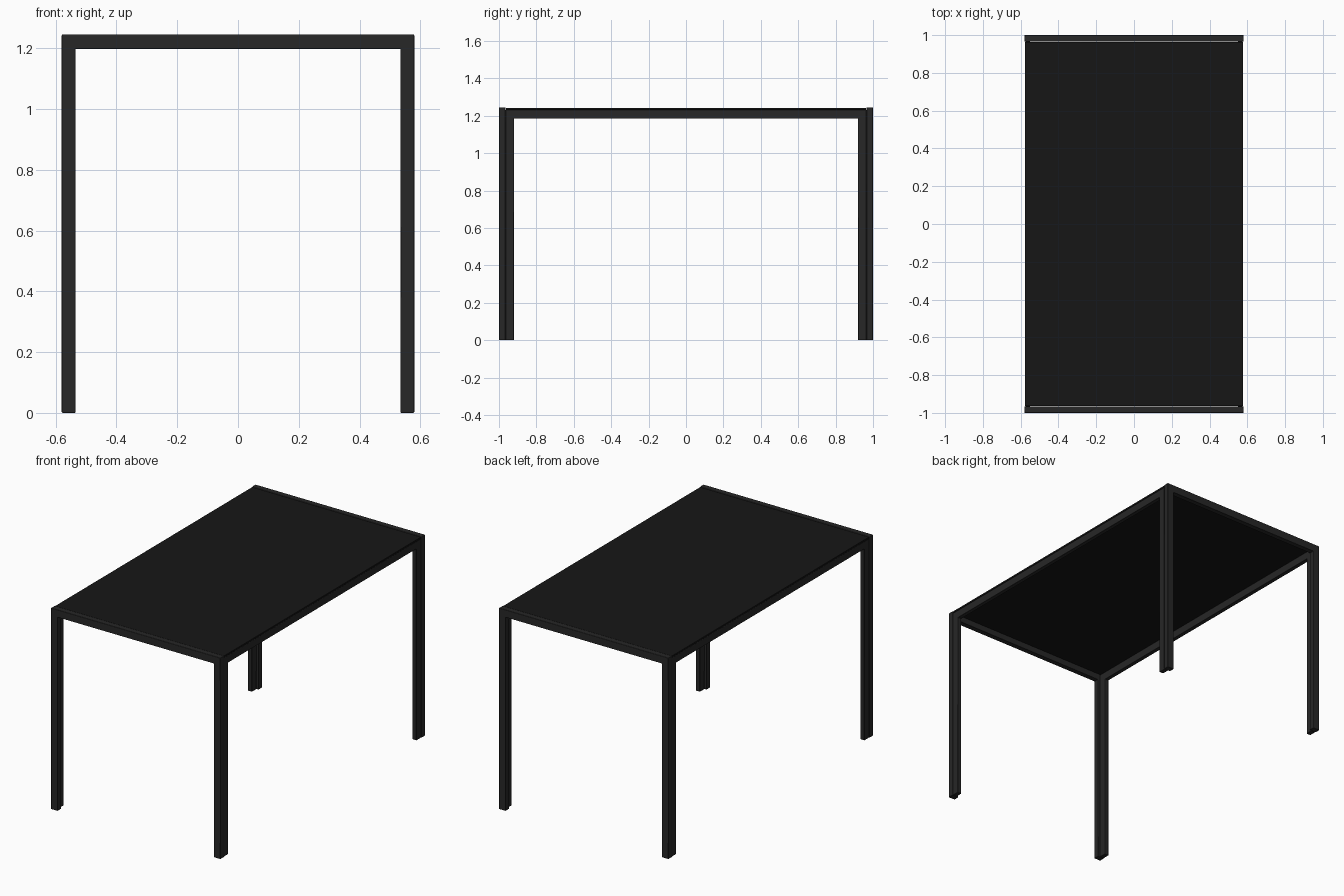
import bpy

if "Cube" in bpy.data.objects:
    bpy.data.objects.remove(bpy.data.objects["Cube"])

W, L, H = 0.58, 1.0, 1.245      # half width, half length, height


def material(name, v):
    m = bpy.data.materials.new(name)
    m.diffuse_color = (v, v, v, 1)
    m.use_nodes = True
    m.node_tree.nodes["Principled BSDF"].inputs["Base Color"].default_value = m.diffuse_color
    return m


frame_mat = material("frame_black", 0.02)
top_mat = material("top_black", 0.008)


def finish(ob, mat, bevel):
    ob.data.materials.append(mat)
    b = ob.modifiers.new("Soft edges", 'BEVEL')
    b.width, b.segments = bevel, 2
    bpy.context.view_layer.objects.active = ob
    ob.select_set(True)
    bpy.ops.object.shade_smooth_by_angle()
    ob.select_set(False)


def portal(name, half, top, leg, rail, depth, place):
    """Inverted U frame: flat outline extruded by depth; place maps (u, w, z) to xyz."""
    i = half - leg
    outline = [(-half, 0), (-half, top), (half, top), (half, 0),
               (i, 0), (i, top - rail), (-i, top - rail), (-i, 0)]
    n = len(outline)
    verts = [place(u, w, z) for w in (0, depth) for u, z in outline]
    faces = [list(range(n)), list(range(2 * n - 1, n - 1, -1))]
    faces += [[k, k + n, (k + 1) % n + n, (k + 1) % n] for k in range(n)]
    me = bpy.data.meshes.new(name)
    me.from_pydata(verts, [], faces)
    ob = bpy.data.objects.new(name, me)
    bpy.context.collection.objects.link(ob)
    bpy.context.view_layer.objects.active = ob
    ob.select_set(True)
    bpy.ops.object.mode_set(mode='EDIT')
    bpy.ops.mesh.select_all(action='SELECT')
    bpy.ops.mesh.normals_make_consistent(inside=False)
    bpy.ops.object.mode_set(mode='OBJECT')
    finish(ob, frame_mat, 0.003)


# End frames (front and back) with full-width legs, side frames tucked between them
for s, end, side in ((-1, "front", "left"), (1, "back", "right")):
    portal(end + "_frame", W, H, 0.045, 0.047, 0.035,
           lambda u, w, z: (u, s * (L - w), z))
    portal(side + "_frame", L - 0.035, H - 0.013, 0.045, 0.047, 0.028,
           lambda u, w, z: (s * (W - 0.003 - w), u, z))

# Thin table top resting on the side frames
bpy.ops.mesh.primitive_cube_add(size=1, location=(0, 0, H - 0.0075))
top = bpy.context.object
top.name = "table_top"
top.scale = (2 * W - 0.004, 2 * (L - 0.037), 0.011)
bpy.ops.object.transform_apply(scale=True)
finish(top, top_mat, 0.001)
